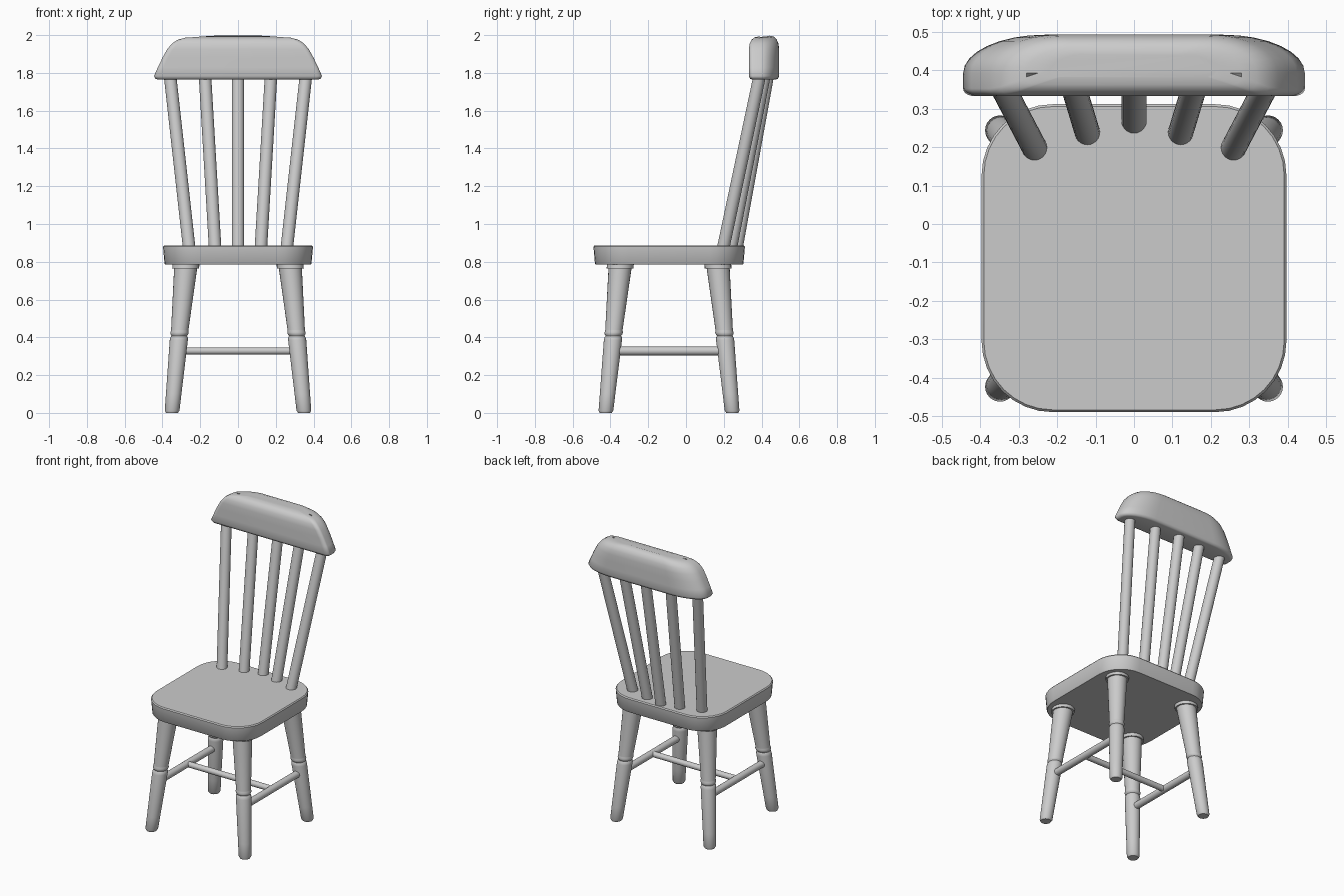
import bpy, bmesh, math
from mathutils import Vector

cube = bpy.data.objects.get("Cube")
if cube:
    bpy.data.objects.remove(cube, do_unlink=True)

GREY = (0.6, 0.6, 0.6, 1)
mat = bpy.data.materials.new("plain grey")
mat.use_nodes = True
mat.diffuse_color = GREY
bsdf = next(n for n in mat.node_tree.nodes if n.type == 'BSDF_PRINCIPLED')
bsdf.inputs["Base Color"].default_value = GREY


def loft(name, rings, sharp=35):
    """Skin a stack of equal-length rings and cap both ends."""
    bm = bmesh.new()
    loops = [[bm.verts.new(p) for p in ring] for ring in rings]
    n = len(loops[0])
    for a, b in zip(loops, loops[1:]):
        for i in range(n):
            j = (i + 1) % n
            bm.faces.new((a[i], a[j], b[j], b[i]))
    bm.faces.new(loops[0][::-1])
    bm.faces.new(loops[-1])
    bmesh.ops.recalc_face_normals(bm, faces=bm.faces)
    mesh = bpy.data.meshes.new(name)
    bm.to_mesh(mesh)
    bm.free()
    mesh.materials.append(mat)
    obj = bpy.data.objects.new(name, mesh)
    bpy.context.collection.objects.link(obj)
    bpy.ops.object.select_all(action='DESELECT')
    obj.select_set(True)
    bpy.context.view_layer.objects.active = obj
    bpy.ops.object.shade_smooth_by_angle(angle=math.radians(sharp))
    return obj


def circle(centre, r, u, v, n=24):
    angles = [math.tau * i / n for i in range(n)]
    return [centre + r * (math.cos(a) * u + math.sin(a) * v) for a in angles]


def rod(name, start, end, r):
    a, b = Vector(start), Vector(end)
    d = (b - a).normalized()
    u = d.orthogonal().normalized()
    v = d.cross(u)
    return loft(name, [circle(a, r, u, v), circle(b, r, u, v)])


def rounded(x0, x1, y0, y1, front, back, steps=8):
    """Counter-clockwise rectangle outline; front and back are corner radii (rx, ry)."""
    corners = ((x1, y1, 1, 1, back, 0), (x0, y1, -1, 1, back, 1),
               (x0, y0, -1, -1, front, 2), (x1, y0, 1, -1, front, 3))
    points = []
    for x, y, sx, sy, (rx, ry), quarter in corners:
        for i in range(steps + 1):
            a = (quarter + i / steps) * math.pi / 2
            points.append((x - sx * rx + rx * math.cos(a), y - sy * ry + ry * math.sin(a)))
    return points


# Seat: rounded square slab, slightly narrower underneath
seat_rings = []
for z, inset in ((0.785, 0.012), (0.79, 0.008), (0.88, 0), (0.887, 0.006)):
    r = 0.185 - inset
    outline = rounded(-0.397 + inset, 0.397 - inset, -0.49 + inset, 0.312 - inset, (r, r), (r, r))
    seat_rings.append([(x, y, z) for x, y in outline])
loft("seat", seat_rings)

# Turned legs, splayed outward: (height, radius) profile
LEG = ((0, 0.032), (0.012, 0.039), (0.1, 0.041), (0.385, 0.048), (0.4, 0.046), (0.408, 0.041),
       (0.415, 0.046), (0.425, 0.049), (0.435, 0.046), (0.44, 0.046), (0.765, 0.061),
       (0.765, 0.071), (0.788, 0.071))
X, Y = Vector((1, 0, 0)), Vector((0, 1, 0))
for side, sx in (("left", 1), ("right", -1)):
    for end, foot_y, top_y in (("front", -0.425, -0.347), ("back", 0.245, 0.168)):
        foot, top = Vector((sx * 0.35, foot_y, 0)), Vector((sx * 0.275, top_y, 0.788))
        loft(f"{end}_{side}_leg", [circle(foot.lerp(top, z / 0.788), r, X, Y) for z, r in LEG])
    rod(f"{side}_stretcher", (sx * 0.319, -0.39, 0.328), (sx * 0.319, 0.21, 0.328), 0.023)
rod("cross_stretcher", (-0.319, -0.09, 0.328), (0.319, -0.09, 0.328), 0.019)

# Back spindles fanning out from the seat
for i in range(-2, 3):
    k = abs(i)
    sx = (i > 0) - (i < 0)
    x0, y0 = ((0, 0.27), (0.122, 0.24), (0.26, 0.2))[k]
    x1, y1 = ((0, 0.43), (0.174, 0.412), (0.358, 0.387))[k]
    base, tip = Vector((sx * x0, y0, 0.887)), Vector((sx * x1, y1, 1.77))
    rod(f"spindle_{i + 3}", base.lerp(tip, -0.04), base.lerp(tip, 1.04), 0.033)

# Top rail: tapering upward, soft edges, crowned top, rounded rear corners
RAIL = ((1.765, 0.425, 0.018), (1.769, 0.437, 0.006), (1.783, 0.445, 0), (1.83, 0.424, 0),
        (1.88, 0.4, 0), (1.925, 0.375, 0), (1.955, 0.35, 0.004), (1.975, 0.32, 0.015),
        (1.986, 0.28, 0.03), (1.99, 0.22, 0.05))
rail_rings = []
for z, w, inset in RAIL:
    crown = 0.01 * max(0, (z - 1.93) / 0.06)
    outline = rounded(-w, w, 0.333 + inset, 0.493 - inset,
                      (0.03, 0.02), (w * 0.48, 0.1 - inset))
    rail_rings.append([(x, y, z + crown * (1 - (x / w) ** 2)) for x, y in outline])
loft("top_rail", rail_rings, 60)
